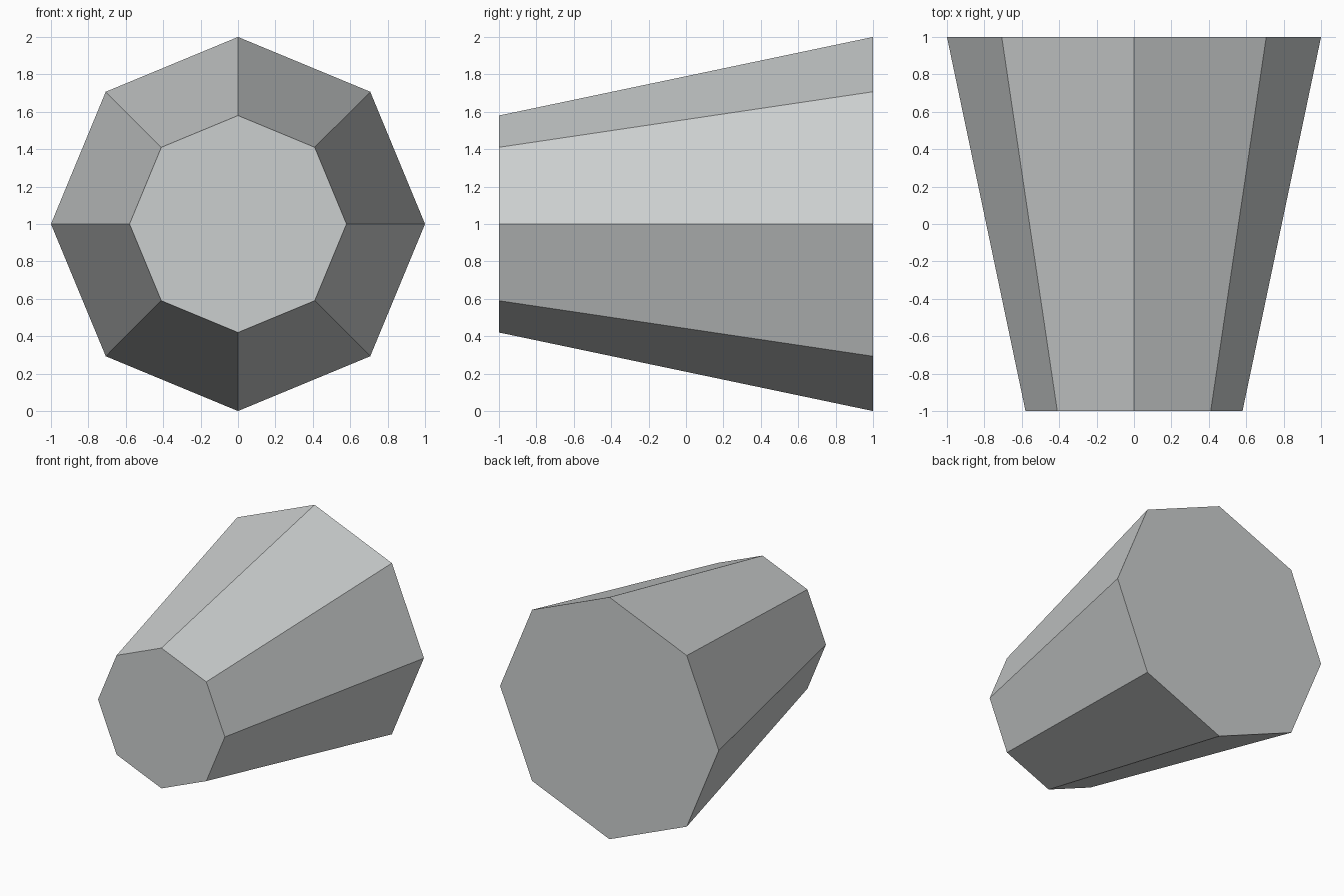
import bpy
import math

# Remove the default cube
cube = bpy.data.objects.get("Cube")
if cube:
    bpy.data.objects.remove(cube, do_unlink=True)

# Single grey colour
GREY = (0.6, 0.62, 0.62, 1.0)
mat = bpy.data.materials.new("plain grey")
mat.use_nodes = True
mat.diffuse_color = GREY
mat.node_tree.nodes["Principled BSDF"].inputs["Base Color"].default_value = GREY

# Eight-sided tapered body, narrow end to the front
bpy.ops.mesh.primitive_cone_add(
    vertices=8, radius1=0.58, radius2=1.0, depth=2.0,
    end_fill_type='NGON', location=(0, 0, 1),
    rotation=(-math.pi / 2, 0, 0))
body = bpy.context.object
body.name = "tapered_body"
bpy.ops.object.transform_apply(location=False, rotation=True, scale=True)
body.data.materials.append(mat)
bpy.ops.object.shade_flat()
